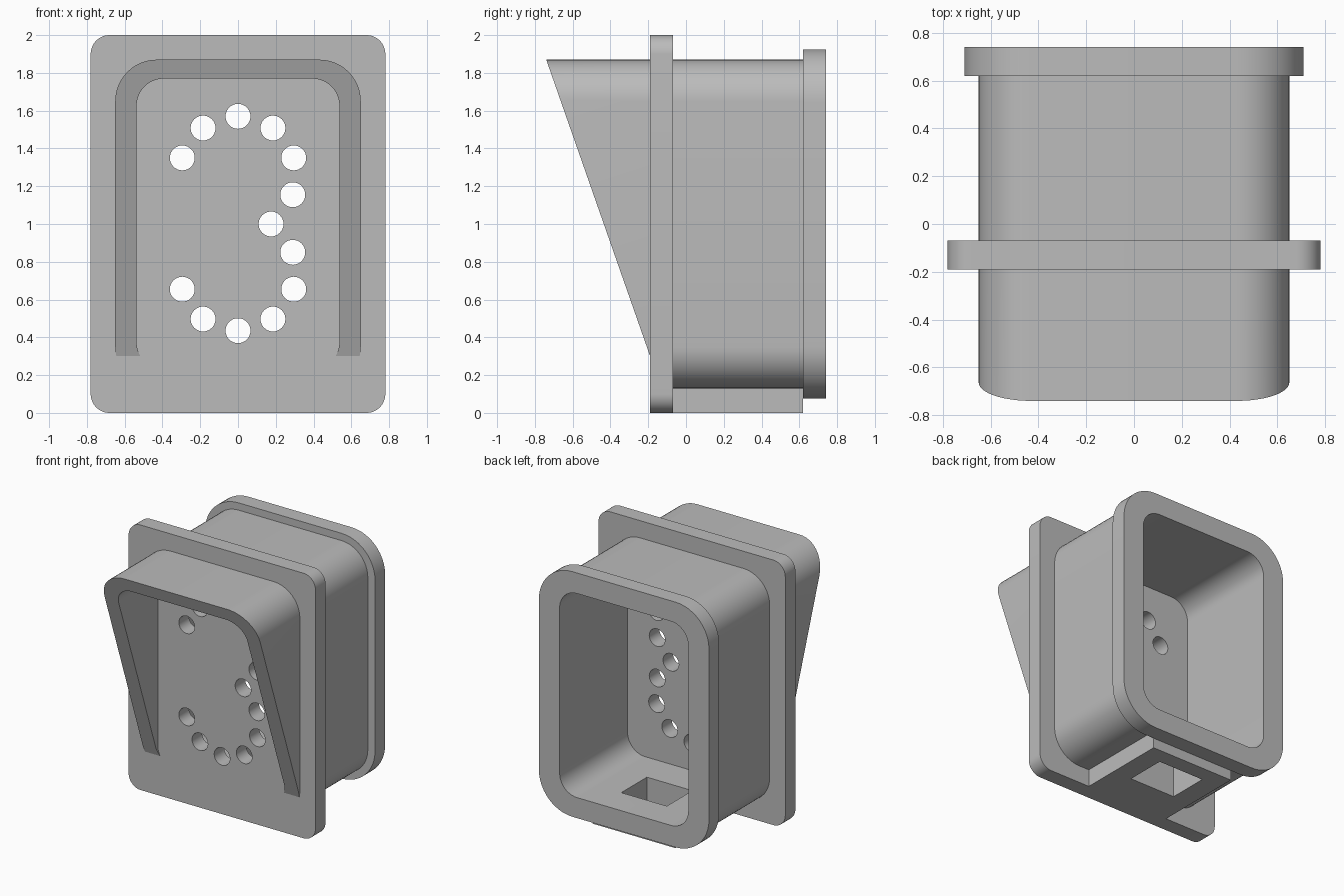
import bpy, bmesh, math
from mathutils import Matrix, Vector

if "Cube" in bpy.data.objects:
    bpy.data.objects.remove(bpy.data.objects["Cube"], do_unlink=True)

grey = bpy.data.materials.new("plain grey")
grey.use_nodes = True
grey.diffuse_color = (0.5, 0.5, 0.5, 1)
grey.node_tree.nodes["Principled BSDF"].inputs["Base Color"].default_value = (0.5, 0.5, 0.5, 1)

ARC = 12  # segments per rounded corner
MID = 1.0  # height of the housing axis


def rounded_rect(half_w, half_h, radius):
    """Outline points (x, z) of a rounded rectangle about the housing axis."""
    points = []
    for quarter, (sx, sz) in enumerate(((1, 1), (-1, 1), (-1, -1), (1, -1))):
        for i in range(ARC + 1):
            a = (quarter + i / ARC) * math.pi / 2
            points.append((sx * (half_w - radius) + radius * math.cos(a),
                           MID + sz * (half_h - radius) + radius * math.sin(a)))
    return points


def loop(bm, outline, y):
    return [bm.verts.new((x, y, z)) for x, z in outline]


def bridge(bm, a, b):
    n = len(a)
    for i in range(n):
        j = (i + 1) % n
        bm.faces.new((a[i], a[j], b[j], b[i]))


def solid(outline, y0, y1):
    bm = bmesh.new()
    front, back = loop(bm, outline, y0), loop(bm, outline, y1)
    bridge(bm, front, back)
    bm.faces.new(front)
    bm.faces.new(back)
    return bm


def ring(outer, inner, y0, y1):
    bm = bmesh.new()
    loops = [loop(bm, o, y) for o, y in ((outer, y0), (outer, y1), (inner, y1), (inner, y0))]
    for i in range(4):
        bridge(bm, loops[i], loops[(i + 1) % 4])
    return bm


def box(x0, x1, y0, y1, z0, z1):
    bm = bmesh.new()
    bmesh.ops.create_cube(bm, size=1, matrix=Matrix.Translation(
        ((x0 + x1) / 2, (y0 + y1) / 2, (z0 + z1) / 2)) @ Matrix.Diagonal((x1 - x0, y1 - y0, z1 - z0, 1)))
    return bm


def make(name, bm):
    bmesh.ops.recalc_face_normals(bm, faces=bm.faces)
    mesh = bpy.data.meshes.new(name)
    bm.to_mesh(mesh)
    bm.free()
    mesh.materials.append(grey)
    obj = bpy.data.objects.new(name, mesh)
    bpy.context.collection.objects.link(obj)
    return obj


def activate(obj):
    bpy.ops.object.select_all(action='DESELECT')
    obj.select_set(True)
    bpy.context.view_layer.objects.active = obj


def cut(obj, cutter):
    mod = obj.modifiers.new("cut", 'BOOLEAN')
    mod.operation, mod.solver, mod.object = 'DIFFERENCE', 'EXACT', cutter
    activate(obj)
    bpy.ops.object.modifier_apply(modifier=mod.name)


outer = rounded_rect(0.65, 0.87, 0.22)
inner = rounded_rect(0.537, 0.77, 0.145)
plate_front, plate_back, tube_end, back_end = -0.19, -0.07, 0.62, 0.74

# Main parts
front_plate = make("front_plate", solid(rounded_rect(0.78, 1.0, 0.1), plate_front, plate_back))
housing_tube = make("housing_tube", ring(outer, inner, plate_back, tube_end))
back_flange = make("back_flange", ring(rounded_rect(0.71, 0.925, 0.28), inner, tube_end, back_end))
base_block = make("base_block", box(-0.345, 0.345, plate_back, tube_end, 0, 0.18))

# Hood: the housing section carried forward and sliced by a sloping plane
bm = ring(outer, inner, -0.85, plate_front + 0.01)
sliced = bmesh.ops.bisect_plane(
    bm, geom=bm.verts[:] + bm.edges[:] + bm.faces[:], dist=1e-5,
    plane_co=Vector((0, plate_front, 0.3)), plane_no=Vector((0, -1.57, -0.55)), clear_outer=True)
rim = [e for e in sliced["geom_cut"] if isinstance(e, bmesh.types.BMEdge)]
bmesh.ops.triangle_fill(bm, edges=rim, use_beauty=True)
hood = make("hood", bm)

# Drilled holes in the front plate
holes = [(0, 1.57), (0, 0.435), (0.29, 1.155), (0.175, 1.0), (0.29, 0.85)]
for x, z in ((0.185, 1.508), (0.295, 1.35), (0.295, 0.655), (0.185, 0.497)):
    holes += [(x, z), (-x, z)]
bm = bmesh.new()
for x, z in holes:
    bmesh.ops.create_cone(bm, cap_ends=True, segments=32, radius1=0.066, radius2=0.066, depth=0.4,
                          matrix=Matrix.Translation((x, -0.13, z)) @ Matrix.Rotation(math.pi / 2, 4, 'X'))
drill = make("drill_cutter", bm)
cut(front_plate, drill)

# Rectangular opening through the base block and the housing floor
slot = make("slot_cutter", box(-0.19, 0.19, 0.195, 0.5, -0.1, 0.4))
cut(base_block, slot)
cut(housing_tube, slot)

for helper in (drill, slot):
    bpy.data.objects.remove(helper, do_unlink=True)

# Smooth the rounded corners, keep the edges sharp
for part in (front_plate, housing_tube, back_flange, base_block, hood):
    activate(part)
    bpy.ops.object.shade_smooth_by_angle(angle=math.radians(30))
